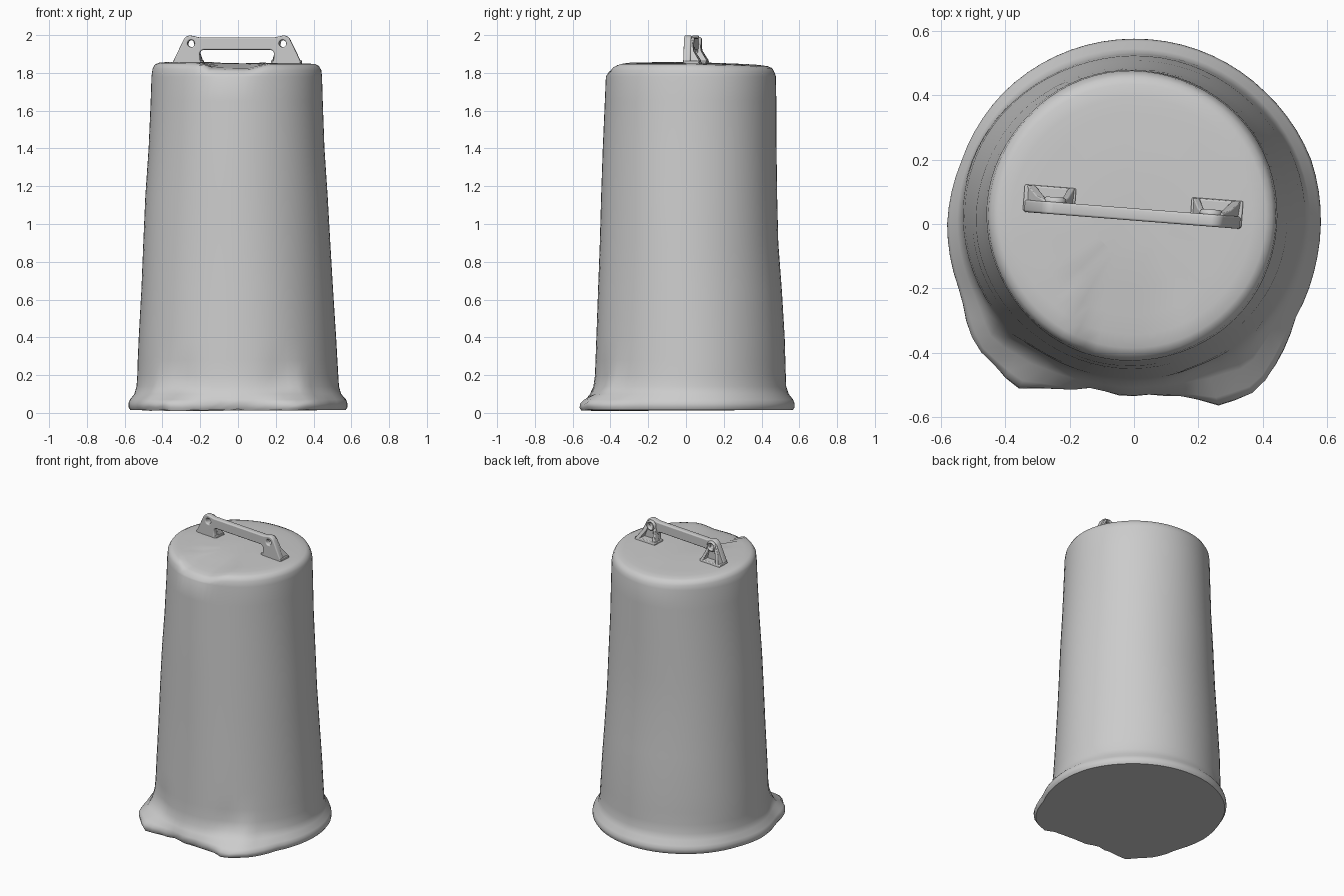
import bpy, bmesh, math, random
from math import sin, cos, pi, radians, exp
from mathutils import Matrix

if "Cube" in bpy.data.objects:
    bpy.data.objects.remove(bpy.data.objects["Cube"])

random.seed(4)
N = 72


def lerp_table(table, a):
    for (a0, v0), (a1, v1) in zip(table, table[1:]):
        if a0 <= a <= a1:
            return v0 + (v1 - v0) * (a - a0) / (a1 - a0)
    return table[-1][1]


def bump(v, centre, width):
    return exp(-((v - centre) / width) ** 2)


def finish(obj, angle):
    bpy.ops.object.select_all(action='DESELECT')
    bpy.context.view_layer.objects.active = obj
    obj.select_set(True)
    bpy.ops.object.shade_smooth_by_angle(angle=radians(angle))


def mesh_object(name, bm, angle=35):
    bmesh.ops.recalc_face_normals(bm, faces=bm.faces)
    me = bpy.data.meshes.new(name)
    bm.to_mesh(me)
    bm.free()
    obj = bpy.data.objects.new(name, me)
    bpy.context.collection.objects.link(obj)
    finish(obj, angle)
    return obj


# Crushed foot outline: radius by angle in degrees (front is 270)
foot = [(0, .58), (20, .585), (45, .578), (90, .575), (135, .575), (160, .57), (180, .58),
        (195, .58), (203, .58), (213, .61), (225, .61), (234, .63), (242, .575), (248, .555),
        (255, .525), (262, .525), (266, .535), (275, .53), (282, .545), (288, .56),
        (294, .62), (304, .635), (317, .615), (330, .58), (348, .578), (360, .58)]

# Body rings: z, left x, right x, front y, back y, share of the foot outline
rings = [(.015, -.57, .57, -.56, .56, 1), (.03, -.58, .58, -.57, .57, 1),
         (.05, -.575, .57, -.56, .565, .95), (.07, -.555, .555, -.53, .55, .7),
         (.10, -.538, .535, -.50, .533, .25), (.14, -.535, .532, -.488, .528, .05),
         (.20, -.534, .53, -.483, .527, 0), (.28, -.532, .525, -.48, .525, 0),
         (.40, -.527, .518, -.475, .522, 0), (.65, -.513, .502, -.465, .508, 0),
         (.90, -.502, .488, -.455, .49, 0), (1.15, -.49, .475, -.448, .484, 0),
         (1.40, -.472, .459, -.44, .48, 0), (1.65, -.461, .45, -.43, .478, 0),
         (1.78, -.457, .446, -.425, .475, 0), (1.815, -.452, .441, -.42, .469, 0),
         (1.837, -.44, .429, -.406, .456, 0), (1.846, -.42, .41, -.385, .434, 0)]
top = rings[-1]
for s in (.9, .75, .55, .3):
    cx, cy = (top[1] + top[2]) / 2, (top[3] + top[4]) / 2
    rings.append((1.85 + .006 * (1 - s),) + tuple(c + (v - c) * s for c, v in
                 ((cx, top[1]), (cx, top[2]), (cy, top[3]), (cy, top[4]))) + (0,))

# Battered drum body with rounded rim, dented lid and crushed front foot
bm = bmesh.new()
loops = []
for z, xl, xr, yf, yb, mix in rings:
    loop = []
    for i in range(N):
        a = 2 * pi * i / N
        d = math.degrees(a)
        x = (xl + xr) / 2 + (xr - xl) / 2 * cos(a)
        y = (yf + yb) / 2 + (yb - yf) / 2 * sin(a)
        r = lerp_table(foot, d) - (.01 if z < .02 else 0)
        x += (r * cos(a) - x) * mix
        y += (r * sin(a) - y) * mix
        ridge = .045 * (bump(d, 221, 7) + bump(d, 308, 7)) * bump(z, .12, .075)
        flat = -.02 * (bump(d, 238, 7) + bump(d, 294, 7)) * bump(z, .2, .07)
        sway = .003 * sin(5 * a + 3 * z) * (mix == 0 and z < 1.8)
        k = 1 + ridge + flat + sway
        zz = z
        if z > 1.8:
            dent = min(1, max(0, (x + .185) / .03)) * min(1, max(0, (.16 - x) / .1))
            zz -= .028 * dent * min(1, max(0, -y / .38)) + .012 * max(0, y / .46)
            zz += .008 * max(0, -x) / .44
        if z < .06:
            zz += random.uniform(-.006, .006) * (215 < d < 310)
        loop.append(bm.verts.new((x * k, y * k, zz)))
    loops.append(loop)
for lo, hi in zip(loops, loops[1:]):
    for i in range(N):
        j = (i + 1) % N
        bm.faces.new((lo[i], lo[j], hi[j], hi[i]))
bm.faces.new(loops[0][::-1])
bm.faces.new(loops[-1])
mesh_object("drum_body", bm, 50)

# Handle plate: outline with a grip slot and two bolt holes, as a filled curve
place = Matrix.Translation((-.005, .03, 0)) @ Matrix.Rotation(radians(-4.5), 4, 'Z')
cu = bpy.data.curves.new("handle_plate", 'CURVE')
cu.dimensions = '2D'
cu.fill_mode = 'BOTH'
cu.extrude = .012
cu.bevel_depth = .007
cu.bevel_resolution = 2
cu.offset = -.007


def poly(points):
    s = cu.splines.new('POLY')
    s.points.add(len(points) - 1)
    for p, (x, z) in zip(s.points, points):
        p.co = (x, z, 0, 1)
    s.use_cyclic_u = True


def arc(cx, cz, r, a0, a1, n=8):
    return [(cx + r * cos(radians(a0 + (a1 - a0) * i / n)),
             cz + r * sin(radians(a0 + (a1 - a0) * i / n))) for i in range(n + 1)]


half = [(.34, 1.84), (.335, 1.868)] + arc(.247, 1.958, .04, 28, 90) + [(.2, 1.988)]
poly(half + [(-x, z) for x, z in half[::-1]] +
     [(-.18, 1.84), (-.195, 1.868)] + arc(-.175, 1.9, .022, 180, 90) +
     arc(.175, 1.9, .022, 90, 0) + [(.195, 1.868), (.18, 1.84)])
for cx in (-.243, .243):
    poly(arc(cx, 1.955, .019, 360, 22.5, 15))
tmp = bpy.data.objects.new("handle_curve", cu)
bpy.context.collection.objects.link(tmp)
bpy.context.view_layer.update()
me = bpy.data.meshes.new_from_object(tmp.evaluated_get(bpy.context.evaluated_depsgraph_get()))
bpy.data.objects.remove(tmp)
me.transform(place @ Matrix.Rotation(pi / 2, 4, 'X'))
plate = bpy.data.objects.new("handle_plate", me)
bpy.context.collection.objects.link(plate)
finish(plate, 40)


def prism(name, profile, x0, x1):
    """Side profile (y, z) extruded from x0 to x1 in handle space."""
    bm = bmesh.new()
    a = [bm.verts.new((x0[i], y, z)) for i, (y, z) in enumerate(profile)]
    b = [bm.verts.new((x1[i], y, z)) for i, (y, z) in enumerate(profile)]
    bm.faces.new(a)
    bm.faces.new(b)
    for i in range(len(a)):
        j = (i + 1) % len(a)
        bm.faces.new((a[i], a[j], b[j], b[i]))
    bmesh.ops.transform(bm, matrix=place, verts=bm.verts)
    obj = mesh_object(name, bm)
    mod = obj.modifiers.new("soft_edges", 'BEVEL')
    mod.width = .004
    mod.segments = 2


# Sloped gussets, foot pads and bolt bosses behind each handle end
side = [(.01, 1.84), (.068, 1.84), (.064, 1.868), (.035, 1.915), (.025, 1.975), (.01, 1.975)]
outer = [.34, .34, .333, .305, .28, .28]
inner = [.18, .18, .185, .2, .215, .215]
for s, tag in ((-1, "left"), (1, "right")):
    prism("gusset_outer_" + tag, side, [s * v for v in outer], [s * (v - .028) for v in outer])
    prism("gusset_inner_" + tag, side, [s * v for v in inner], [s * (v + .02) for v in inner])
    prism("foot_pad_" + tag, [(-.015, 1.835), (.07, 1.835), (.064, 1.866), (-.015, 1.866)],
          [s * .18] * 4, [s * .34] * 4)
    bpy.ops.mesh.primitive_torus_add(major_radius=.027, minor_radius=.009,
                                     major_segments=24, minor_segments=8)
    boss = bpy.context.object
    boss.name = "bolt_boss_" + tag
    boss.data.transform(place @ Matrix.Translation((s * .243, .02, 1.955))
                        @ Matrix.Rotation(pi / 2, 4, 'X') @ Matrix.Diagonal((1, 1, 1.6, 1)))
    finish(boss, 60)
